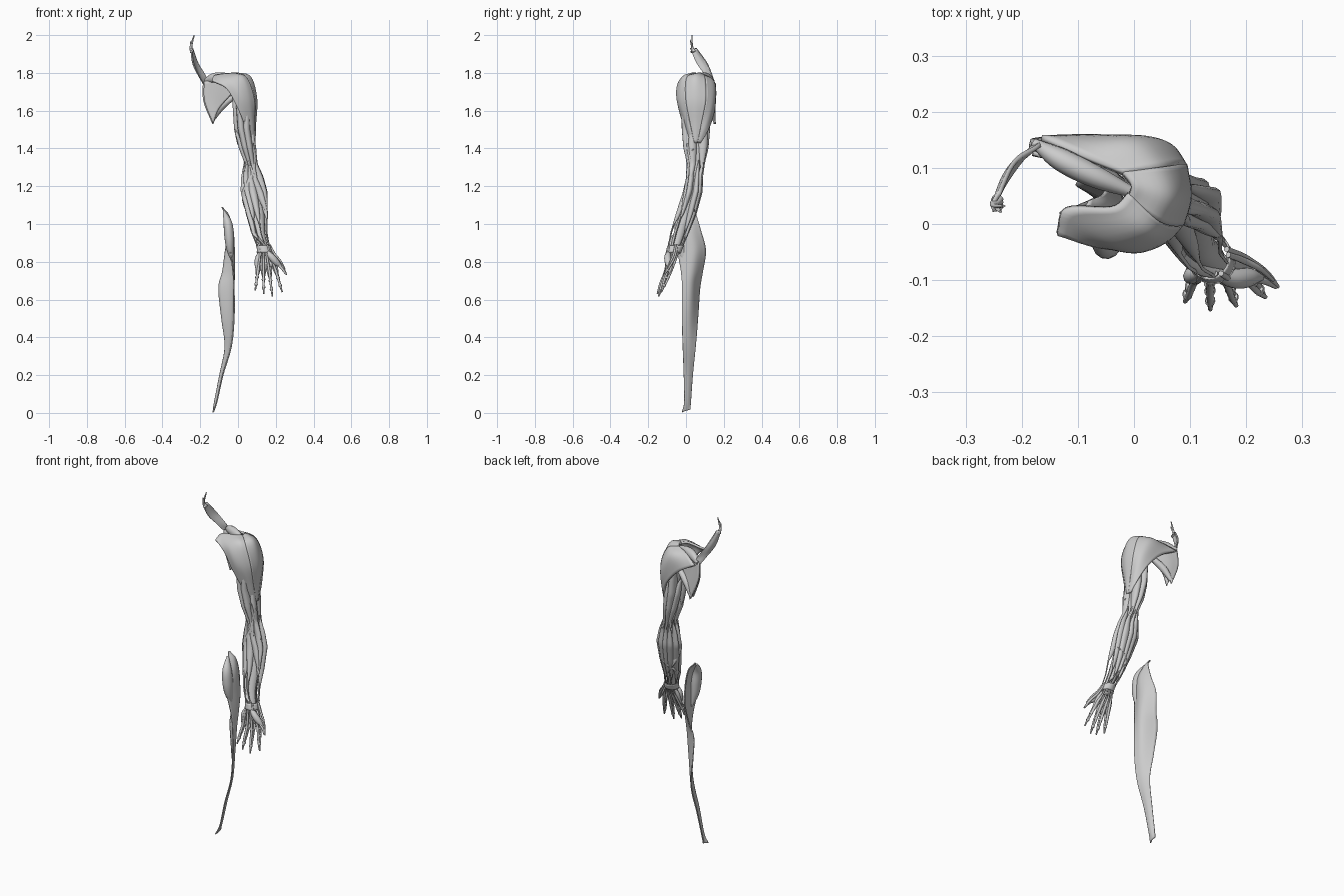
import bpy, bmesh
from math import sin, cos, pi, radians
from mathutils import Vector


def smooth_path(pts, n):
    """Catmull-Rom through the points, n steps per span."""
    p = [Vector(q) for q in pts]
    p = [p[0] * 2 - p[1]] + p + [p[-1] * 2 - p[-2]]
    out = []
    for i in range(1, len(p) - 2):
        a, b, c, d = p[i - 1:i + 3]
        for k in range(n):
            t = k / n
            out.append(0.5 * (2 * b + (c - a) * t + (2 * a - 5 * b + 4 * c - d) * t * t
                              + (3 * b - a - 3 * c + d) * t ** 3))
    return out + [p[-2]]


def loft(name, rings, closed=True, thickness=0):
    bm = bmesh.new()
    vs = [[bm.verts.new(p) for p in r] for r in rings]
    m = len(vs[0])
    for a, b in zip(vs, vs[1:]):
        for j in range(m if closed else m - 1):
            k = (j + 1) % m
            bm.faces.new((a[j], a[k], b[k], b[j]))
    if closed:
        bm.faces.new(vs[0][::-1])
        bm.faces.new(vs[-1])
    bmesh.ops.recalc_face_normals(bm, faces=bm.faces)
    me = bpy.data.meshes.new(name)
    bm.to_mesh(me)
    bm.free()
    ob = bpy.data.objects.new(name, me)
    bpy.context.collection.objects.link(ob)
    if thickness:
        mod = ob.modifiers.new("thickness", 'SOLIDIFY')
        mod.thickness, mod.offset = thickness, 0
    bpy.ops.object.select_all(action='DESELECT')
    ob.select_set(True)
    bpy.context.view_layer.objects.active = ob
    bpy.ops.object.shade_smooth_by_angle(angle=radians(50))
    return ob


def sheet(name, rows, thickness, n=6):
    cols = [smooth_path(r, n) for r in rows]
    grid = [smooth_path(c, n) for c in zip(*cols)]
    return loft(name, grid, False, thickness)


def tube(name, pts, radii, flat=1.0, sides=10, n=6):
    path = smooth_path(pts, n)
    rad = [v.x for v in smooth_path([(r, 0, 0) for r in radii], n)]
    rings = []
    for i, p in enumerate(path):
        t = (path[min(i + 1, len(path) - 1)] - path[max(i - 1, 0)]).normalized()
        u = t.cross(Vector((0.1, 1, 0.05))).normalized()
        v = t.cross(u)
        r = max(rad[i], 0.0015)
        rings.append([p + u * r * cos(2 * pi * j / sides) + v * r * flat * sin(2 * pi * j / sides)
                      for j in range(sides)])
    return loft(name, rings)


# Arm envelope: z, min x, max x, min y, max y
ENV = [(1.74, -.04, .07, -.02, .12), (1.6, -.03, .085, -.03, .13), (1.5, -.022, .085, -.027, .13),
       (1.4, .0, .10, -.017, .12), (1.32, .03, .106, .003, .10), (1.25, .015, .14, .0, .09),
       (1.17, .01, .163, -.017, .088), (1.05, .04, .164, -.055, .055), (.95, .07, .16, -.085, .015),
       (.87, .103, .173, -.10, -.02), (.80, .095, .195, -.12, -.045)]


def envelope(z):
    for a, b in zip(ENV, ENV[1:]):
        if z >= b[0]:
            t = (a[0] - z) / (a[0] - b[0])
            t = min(max(t, 0), 1)
            _, x0, x1, y0, y1 = [p + (q - p) * t for p, q in zip(a, b)]
            break
    return (x0 + x1) / 2, (y0 + y1) / 2, (x1 - x0) / 2, (y1 - y0) / 2


def arm_muscle(name, z0, z1, a0, a1, wide=.3, deep=.38, belly=1.0, n=30, sides=12):
    rings = []
    for i in range(n + 1):
        t = i / n
        z = z0 + (z1 - z0) * t
        cx, cy, rx, ry = envelope(z)
        s = max(.2, max(0, sin(pi * min(t / belly, 1))) ** .6)
        ang = radians(a0 + (a1 - a0) * t)
        f = 1 - deep * s
        ring = []
        for j in range(sides):
            q = 2 * pi * j / sides
            r, w = f + deep * s * cos(q), wide * s * sin(q)
            ring.append((cx + rx * (r * cos(ang) - w * sin(ang)),
                         cy + ry * (r * sin(ang) + w * cos(ang)), z))
        rings.append(ring)
    return loft(name, rings)


# Upper arm muscles
for m in [("biceps_long_head", 1.72, 1.22, 300, 285, .38, .42), ("biceps_short_head", 1.74, 1.23, 235, 258, .36, .42),
          ("brachialis_outer", 1.54, 1.2, 345, 325, .32), ("brachialis_inner", 1.5, 1.2, 200, 225, .3),
          ("coracobrachialis", 1.74, 1.42, 205, 190, .26), ("triceps_lateral_head", 1.7, 1.27, 35, 65, .4, .42),
          ("triceps_long_head", 1.72, 1.27, 115, 95, .4, .42), ("triceps_medial_head", 1.6, 1.27, 160, 125, .34)]:
    arm_muscle(*m)

# Forearm muscles with tendons
for m in [("brachioradialis", 1.43, .88, 318, 340, .3, .36, .75), ("radial_extensor_long", 1.40, .84, 350, 20, .28, .36, .7),
          ("radial_extensor_short", 1.34, .84, 20, 42, .28, .36, .78), ("finger_extensor", 1.33, .84, 55, 70, .3, .36, .85),
          ("small_finger_extensor", 1.32, .84, 88, 95, .24, .34, .85), ("ulnar_extensor", 1.32, .84, 118, 122, .28, .36, .85),
          ("ulnar_flexor", 1.33, .84, 155, 170, .3, .36, .9), ("finger_flexor", 1.32, .84, 190, 215, .3, .36, .9),
          ("palm_flexor", 1.33, .84, 222, 255, .24, .34, .65), ("radial_flexor", 1.34, .84, 248, 290, .28, .36, .7),
          ("pronator", 1.34, 1.06, 255, 330, .26, .34), ("thumb_abductor", 1.08, .84, 40, 345, .26, .3)]:
    arm_muscle(*m)

# Deep core of the arm
core = []
for i in range(41):
    z = 1.7 - .87 * i / 40
    cx, cy, rx, ry = envelope(z)
    core.append([(cx + .62 * rx * cos(q * pi / 8), cy + .62 * ry * sin(q * pi / 8), z) for q in range(16)])
loft("deep_arm_muscle", core)

# Wrist band
band = []
for z in (.885, .875, .86, .85):
    cx, cy, rx, ry = envelope(z)
    band.append([(cx + rx * cos(q * pi / 12), cy + ry * sin(q * pi / 12), z) for q in range(25)])
loft("wrist_band", band, False, .004)

# Deltoid, three heads
sheet("deltoid_front", [
    [(-.137, -.018, 1.76), (-.06, -.038, 1.715), (-.005, -.036, 1.62), (.045, .0, 1.5), (.07, .03, 1.43)],
    [(-.122, .027, 1.785), (-.03, -.035, 1.75), (.02, -.043, 1.66), (.06, .0, 1.53), (.078, .035, 1.43)],
    [(-.04, .03, 1.795), (.02, -.018, 1.77), (.055, -.028, 1.66), (.075, .01, 1.53), (.082, .04, 1.43)],
    [(-.01, .055, 1.795), (.045, .005, 1.77), (.083, .0, 1.66), (.083, .025, 1.53), (.085, .045, 1.43)]], .012)
sheet("deltoid_side", [
    [(-.01, .05, 1.79), (.045, .005, 1.77), (.083, .0, 1.66), (.083, .025, 1.53), (.083, .045, 1.43)],
    [(-.005, .07, 1.797), (.065, .05, 1.775), (.096, .05, 1.66), (.09, .05, 1.53), (.087, .052, 1.43)],
    [(-.02, .09, 1.79), (.05, .10, 1.765), (.088, .105, 1.66), (.086, .08, 1.53), (.083, .06, 1.43)]], .012)
sheet("deltoid_back", [
    [(-.02, .09, 1.79), (.05, .10, 1.765), (.088, .105, 1.66), (.086, .08, 1.53), (.085, .06, 1.43)],
    [(-.09, .118, 1.775), (.0, .147, 1.745), (.06, .14, 1.64), (.08, .105, 1.53), (.083, .068, 1.43)],
    [(-.165, .153, 1.74), (-.06, .154, 1.675), (.02, .145, 1.59), (.065, .115, 1.5), (.08, .075, 1.43)]], .012)

# Shoulder blade muscles
blade = [[(-.185, .138, 1.755), (-.182, .147, 1.65), (-.135, .152, 1.53)],
         [(-.11, .115, 1.765), (-.12, .13, 1.68), (-.105, .135, 1.61)],
         [(-.02, .07, 1.77), (-.02, .075, 1.735), (-.025, .08, 1.7)]]
sheet("blade_muscle_back", blade, .012)
sheet("blade_muscle_front", [[(x * .97, y - .022 * (1.85 - z) / .2, z) for x, y, z in r] for r in blade], .01)
tube("blade_top_muscle", [(-.178, .145, 1.755), (-.13, .115, 1.772), (-.07, .085, 1.775), (.0, .055, 1.765)],
     [.01, .026, .026, .012], .8)
tube("round_muscle", [(-.135, .148, 1.55), (-.09, .13, 1.62), (.0, .10, 1.69)], [.01, .02, .01])

# Neck strip rising from the blade, ending in small slips
sheet("neck_strip", [
    [(-.248, .022, 1.93), (-.238, .058, 1.85), (-.208, .105, 1.785), (-.182, .135, 1.74)],
    [(-.25, .038, 1.93), (-.228, .09, 1.85), (-.195, .12, 1.785), (-.178, .14, 1.75)],
    [(-.24, .055, 1.93), (-.212, .112, 1.85), (-.172, .138, 1.785), (-.165, .145, 1.76)]], .008)
for i, tip in enumerate([(-.232, .032, 2.0), (-.238, .022, 1.975), (-.25, .025, 1.965), (-.252, .03, 1.94)]):
    tube("neck_slip_%d" % i, [(-.243, .045 - .005 * i, 1.91), (-.249, .033, 1.94 - .006 * i), tip], [.011, .007, .003], .7)

# Fingers: dorsal and palmar tendons, sheath rings, muscles between the bones
knuckles = [(.107, -.092, .765), (.135, -.097, .757), (.165, -.095, .755), (.197, -.085, .765)]
tips = [(.091, -.138, .648), (.136, -.152, .63), (.182, -.145, .617), (.234, -.13, .64)]
for i, (k, t) in enumerate(zip(knuckles, tips)):
    k, t = Vector(k), Vector(t)
    back, front = Vector((0, .012, .004)), Vector((0, -.012, -.004))
    wx = .122 + .011 * i
    mid = k.lerp(t, .55)
    tube("finger_back_tendon_%d" % i, [(wx, -.03, .89), (wx * .5 + k.x * .5, -.052, .82), k + back, mid + back * .7, t],
         [.004, .005, .008, .006, .003])
    tube("finger_palm_tendon_%d" % i, [(wx, -.088, .89), (wx * .5 + k.x * .5, -.10, .82), k + front, mid + front * .7, t],
         [.005, .006, .007, .006, .004])
    for f in (.12, .4, .72):
        c = k.lerp(t, f)
        d = (t - k).normalized() * .006
        tube("finger_sheath_%d" % i, [c - d, c, c + d], [.008, .0115 - .003 * f, .008], 1.2, n=3)
    for side in (-1, 1):
        tube("hand_bone_muscle_%d" % i, [(wx + side * .004, -.06, .86), ((wx + k.x) / 2 + side * .008, -.074, .81),
             k + Vector((side * .008, .004, 0)), k.lerp(t, .3) + Vector((side * .005, .004, 0))],
             [.006, .011, .007, .003])

# Thumb and palm muscles
tube("thumb_back_tendon", [(.165, -.045, .89), (.198, -.06, .825), (.235, -.088, .775), (.257, -.112, .732)], [.005, .006, .007, .003])
tube("thumb_side_tendon", [(.168, -.055, .89), (.195, -.065, .84), (.225, -.08, .805), (.248, -.1, .765)], [.005, .006, .005, .003])
tube("thumb_palm_tendon", [(.15, -.09, .87), (.185, -.095, .81), (.228, -.10, .77), (.253, -.112, .735)], [.005, .007, .007, .004])
tube("thumb_pad", [(.148, -.09, .86), (.178, -.097, .825), (.205, -.095, .795), (.228, -.095, .775)], [.008, .018, .017, .006])
tube("thumb_web", [(.168, -.09, .785), (.19, -.088, .79), (.222, -.09, .782)], [.015, .012, .006], .6)
tube("little_finger_pad", [(.122, -.085, .86), (.106, -.09, .82), (.1, -.095, .785), (.102, -.1, .745)], [.007, .015, .012, .005])

# Outer thigh band and its upper muscle
sheet("thigh_band", [
    [(-.085, .03, 1.09), (-.083, .035, 1.088), (-.08, .042, 1.082)],
    [(-.065, -.005, 1.04), (-.05, .03, 1.045), (-.053, .055, 1.045)],
    [(-.05, -.052, .97), (-.027, .02, .97), (-.05, .08, .96)],
    [(-.04, -.045, .86), (-.02, .04, .86), (-.067, .104, .86)],
    [(-.027, -.027, .75), (-.022, .035, .75), (-.082, .088, .75)],
    [(-.021, -.021, .66), (-.03, .03, .66), (-.103, .073, .66)],
    [(-.021, -.021, .5), (-.037, .022, .5), (-.087, .062, .5)],
    [(-.036, -.017, .35), (-.048, .018, .35), (-.069, .05, .35)],
    [(-.08, -.012, .2), (-.083, .013, .2), (-.097, .035, .2)],
    [(-.112, -.01, .06), (-.113, .008, .06), (-.124, .025, .06)],
    [(-.134, -.022, .003), (-.127, .0, .012), (-.13, .022, .018)]], .006)
tube("hip_muscle", [(-.075, .01, 1.07), (-.055, -.025, 1.01), (-.047, -.03, .94), (-.042, -.025, .87), (-.032, -.01, .8)],
     [.005, .022, .026, .02, .004], 1.25, 14)
